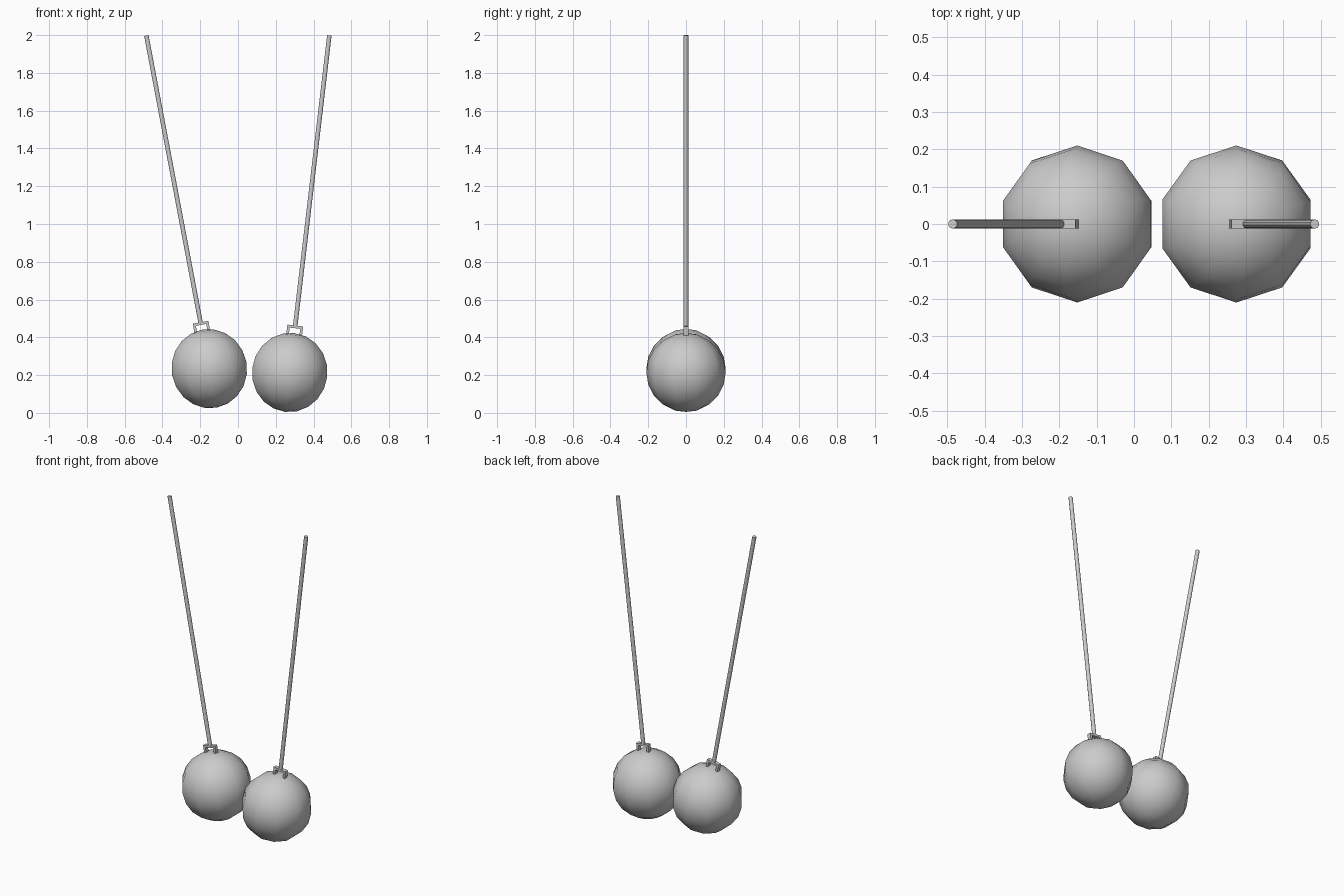
import bpy, math
from mathutils import Matrix

cube = bpy.data.objects.get("Cube")
if cube:
    bpy.data.objects.remove(cube, do_unlink=True)

grey = bpy.data.materials.new("light_grey")
grey.use_nodes = True
COLOUR = (0.6, 0.6, 0.6, 1.0)
grey.diffuse_color = COLOUR
grey.node_tree.nodes["Principled BSDF"].inputs["Base Color"].default_value = COLOUR

BALL_R = 0.21
ROD_R = 0.0125
BRACKET_TOP = 0.25   # distance from ball centre along the tilted axis


def finish(name, frame, angle=None):
    """Name the new part, colour it and place it in the pendulum's frame."""
    ob = bpy.context.object
    ob.name = name
    ob.data.materials.append(grey)
    if angle is None:
        bpy.ops.object.shade_flat()
    else:
        bpy.ops.object.shade_smooth_by_angle(angle=math.radians(angle))
    ob.matrix_world = frame @ ob.matrix_basis
    return ob


def box(name, frame, centre, size):
    bpy.ops.mesh.primitive_cube_add(size=1, location=centre)
    ob = bpy.context.object
    ob.data.transform(Matrix.Diagonal((*size, 1)))
    finish(name, frame)


def pendulum(side, x, z, tilt):
    frame = Matrix.Translation((x, 0, z)) @ Matrix.Rotation(math.radians(tilt), 4, 'Y')

    # Ball with its pole on the rod axis
    bpy.ops.mesh.primitive_uv_sphere_add(segments=10, ring_count=10, radius=BALL_R)
    finish(side + "_ball", frame, 60)

    # U-shaped bracket: crossbar and two legs sunk into the ball
    t, w, d = 0.014, 0.084, 0.025
    box(side + "_bracket_bar", frame, (0, 0, BRACKET_TOP - t / 2), (w, d, t))
    for name, s in (("_bracket_left_leg", 1), ("_bracket_right_leg", -1)):
        box(side + name, frame, (s * (w - t) / 2, 0, 0.217), (t, d, 0.05))

    # Rod rising from the bracket to the full height
    a = math.radians(abs(tilt))
    top = (2.0 - z - ROD_R * math.sin(a)) / math.cos(a)
    length = top - BRACKET_TOP + 0.005
    bpy.ops.mesh.primitive_cylinder_add(vertices=10, radius=ROD_R, depth=length,
                                        location=(0, 0, top - length / 2))
    finish(side + "_rod", frame, 40)


pendulum("right", -0.152, 0.234, -10.7)
pendulum("left", 0.274, 0.214, 6.7)
